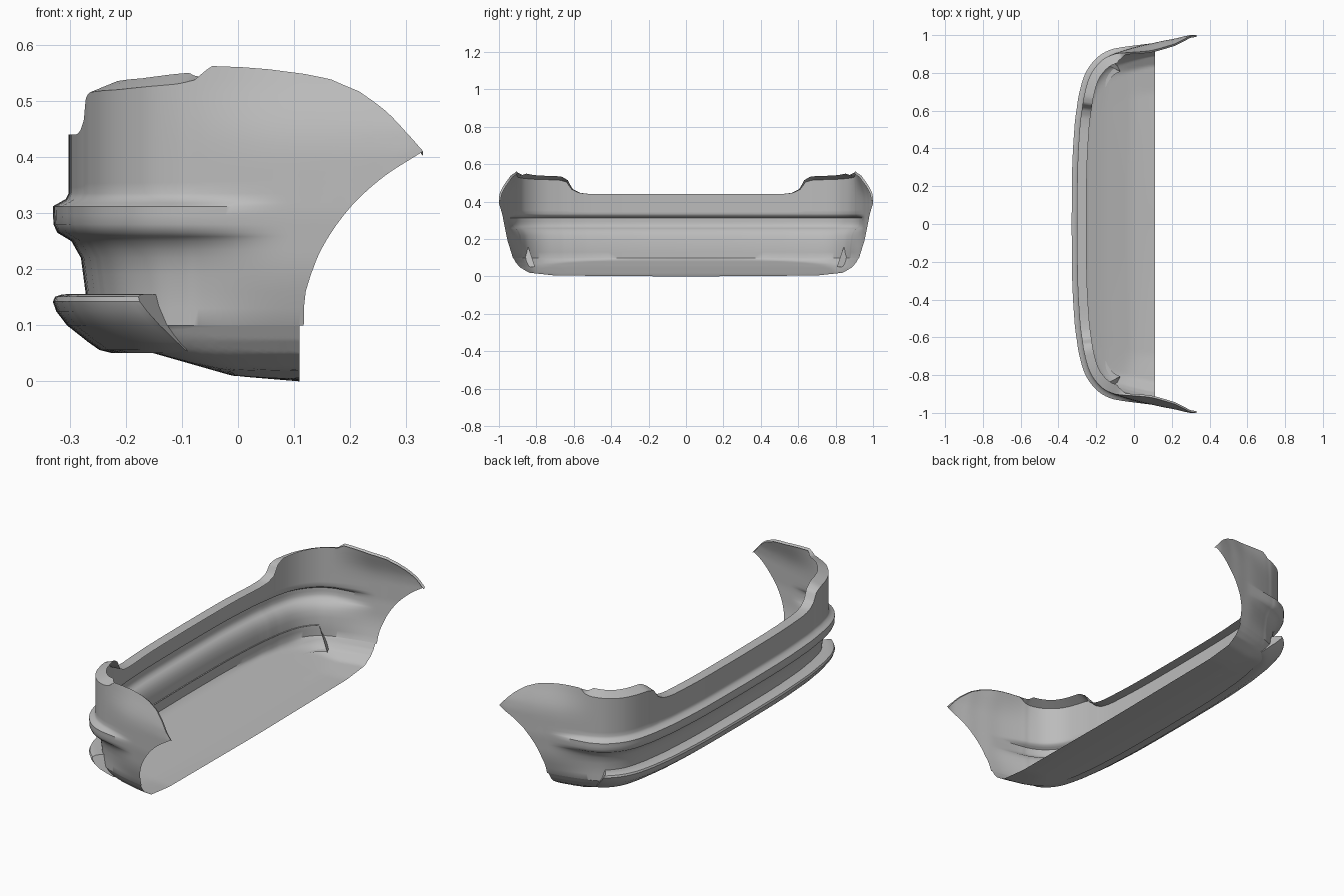
import bpy, bmesh
from mathutils import Vector

if "Cube" in bpy.data.objects:
    bpy.data.objects.remove(bpy.data.objects["Cube"])

grey = bpy.data.materials.new("plain_grey")
grey.use_nodes = True
grey.diffuse_color = (0.5, 0.5, 0.5, 1)
for node in grey.node_tree.nodes:
    if node.type == "BSDF_PRINCIPLED":
        node.inputs["Base Color"].default_value = grey.diffuse_color
        node.inputs["Roughness"].default_value = 0.6

# Half plan of the shell: x, y and height of the top edge
PLAN = [(-.302, 0, .44), (-.299, .3, .44), (-.288, .5, .44), (-.281, .57, .447),
        (-.275, .61, .465), (-.271, .64, .505), (-.264, .68, .515), (-.243, .76, .518),
        (-.212, .82, .52), (-.165, .87, .525), (-.11, .9, .53), (-.08, .91, .537),
        (-.05, .92, .562), (0, .935, .56), (.05, .948, .556), (.11, .96, .548),
        (.16, .971, .538), (.21, .98, .517), (.26, .992, .482), (.3, 1, .443), (.33, 1, .41)]
CORNER = 12          # plan station where the side panel begins
SIDE_X = PLAN[CORNER][0]
ARCH = [(.1, .11), (.14, .113), (.17, .12), (.24, .15), (.31, .2), (.365, .26), (.41, .33)]
# Outward offset by height, for the face and for the side panel
FACE = [(.1, -.03), (.16, -.03), (.22, -.022), (.25, -.005), (.265, .02), (.28, .027),
        (.312, .028), (.325, .005), (.335, 0)]
SIDE = [(.1, -.035), (.15, -.02), (.2, -.008), (.3, 0), (.41, 0), (.45, -.005),
        (.49, -.017), (.52, -.028), (.56, -.04)]
# Underside height along x, and by distance from the side
KEEL = [(-.272, .1), (-.25, .085), (-.15, .05), (-.01, .01), (.11, 0)]
ROLL = [(0, .1), (.015, .074), (.035, .05), (.085, .02), (.225, .005), (.9, 0)]
BACK_X = .11


def linear(pts, x):
    x = min(max(x, pts[0][0]), pts[-1][0])
    for a, b in zip(pts, pts[1:]):
        if x <= b[0]:
            return a[1] + (b[1] - a[1]) * (x - a[0]) / max(b[0] - a[0], 1e-9)
    return pts[-1][1]


def spline(pts, x):
    x = min(max(x, pts[0][0]), pts[-1][0])
    last = len(pts) - 1
    i = next((k for k in range(last) if x <= pts[k + 1][0]), last - 1)

    def slope(k):
        a, b = pts[max(k - 1, 0)], pts[min(k + 1, last)]
        return (b[1] - a[1]) / (b[0] - a[0])
    (x0, y0), (x1, y1) = pts[i], pts[i + 1]
    h = x1 - x0
    t = (x - x0) / h
    return ((1 + 2 * t) * (1 - t) ** 2 * y0 + t * t * (3 - 2 * t) * y1
            + h * t * (1 - t) * ((1 - t) * slope(i) - t * slope(i + 1)))


PLAN_X = [(i, p[0]) for i, p in enumerate(PLAN)]
PLAN_Y = [(i, p[1]) for i, p in enumerate(PLAN)]
TOP = [(i, p[2]) for i, p in enumerate(PLAN)]
SIDE_Y = [(p[0], p[1]) for p in PLAN[CORNER - 2:]]


def plan(t, z):
    """Base point and outward normal at station t and height z."""
    e = .01
    if t <= CORNER:
        x, y = spline(PLAN_X, t), spline(PLAN_Y, t)
        a, b = max(t - e, 0), t + e
        d = Vector((spline(PLAN_X, b) - spline(PLAN_X, a), spline(PLAN_Y, b) - spline(PLAN_Y, a)))
    else:
        g = (spline(PLAN_X, t) - SIDE_X) / (PLAN[-1][0] - SIDE_X)
        x = SIDE_X + g * (spline(ARCH, z) - SIDE_X)
        y = spline(SIDE_Y, x)
        d = Vector((2 * e, spline(SIDE_Y, x + e) - spline(SIDE_Y, x - e)))
    d.normalize()
    normal = Vector((-d.y, d.x)) if t > 0 else Vector((-1, 0))
    return Vector((x, y)), normal


def wall(t, z, extra=0):
    p, n = plan(t, z)
    w = min(max((p.x + .15) / .25, 0), 1)
    w = w * w * (3 - 2 * w)
    p = p + n * (linear(FACE, z) * (1 - w) + linear(SIDE, z) * w + extra)
    return Vector((p.x, p.y if t > 0 else 0, z))


def add_half(name, rows, cap=False):
    """Skin rows of points, mirror across the middle and shade."""
    bm = bmesh.new()
    grid = [[bm.verts.new(p) for p in row] for row in rows]
    for low, high in zip(grid, grid[1:]):
        for i in range(len(low) - 1):
            bm.faces.new((low[i], low[i + 1], high[i + 1], high[i]))
    if cap:
        bm.faces.new([row[-1] for row in grid])
    bmesh.ops.remove_doubles(bm, verts=bm.verts, dist=.00005)
    bmesh.ops.recalc_face_normals(bm, faces=bm.faces)
    mesh = bpy.data.meshes.new(name)
    bm.to_mesh(mesh)
    bm.free()
    obj = bpy.data.objects.new(name, mesh)
    bpy.context.collection.objects.link(obj)
    mesh.materials.append(grey)
    mirror = obj.modifiers.new("mirror", "MIRROR")
    mirror.use_axis = (False, True, False)
    mirror.use_clip = True
    bpy.ops.object.select_all(action="DESELECT")
    bpy.context.view_layer.objects.active = obj
    obj.select_set(True)
    bpy.ops.object.modifier_apply(modifier="mirror")
    bpy.ops.object.shade_smooth_by_angle(angle=.65)
    return obj


stations = [i / 4 for i in range(4 * (len(PLAN) - 1) + 1)]

# Underside: runs straight back from the lowest ring of the wall
ring = [wall(t, .1) for t in stations]
ring_y = sorted((p.x, p.y) for p in ring)


def under(p, f):
    if f == 0:
        return p.copy()
    x = p.x + (BACK_X - p.x) * f
    z = (linear(KEEL, x) ** 3 + linear(ROLL, linear(ring_y, x) - p.y) ** 3) ** (1 / 3)
    return Vector((x, p.y, min(z, .1)))


rows = [[under(p, (j / 16) ** 1.4) for p in ring] for j in range(16, -1, -1)]

# Wall: fixed heights through the ridge, then stretched to the top edge
for z in (.13, .16, .19, .22, .235, .25, .258, .265, .28, .296, .312, .318, .325, .335):
    rows.append([wall(t, z) for t in stations])
for j in range(1, 11):
    rows.append([wall(t, .335 + (linear(TOP, t) - .335) * j / 10) for t in stations])


# Inward flange: wide on the face, narrow along the side panel
def flange(t):
    side = min(max((t - CORNER + 2) / 2, 0), 1)
    rise = .02 * min(max((t - 4) / 2, 0), 1) * (1 - side) - .008 * side
    p = wall(t, linear(TOP, t), -.05 * (1 - side) - .01 * side)
    return p + Vector((0, 0, rise))


rows.append([flange(t) for t in stations])
add_half("bumper_shell", rows)

# Lower lip: rounded blade swept round the front with slanted ends
LIP = [(-.036, .154), (-.01, .156), (.012, .155), (.024, .151), (.028, .142), (.022, .125),
       (.003, .1), (-.035, .07), (-.055, .056), (-.075, .051), (-.1, .051)]
lip_rows = []
for out, z in LIP:
    end = 9 + .9 * (.155 - z) / .105
    row = []
    for i in range(41):
        t = end * i / 40
        p, n = plan(t, z)
        p = p + n * out
        row.append(Vector((p.x, p.y if i else 0, z)))
    lip_rows.append(row)
add_half("lower_lip", lip_rows, cap=True)
